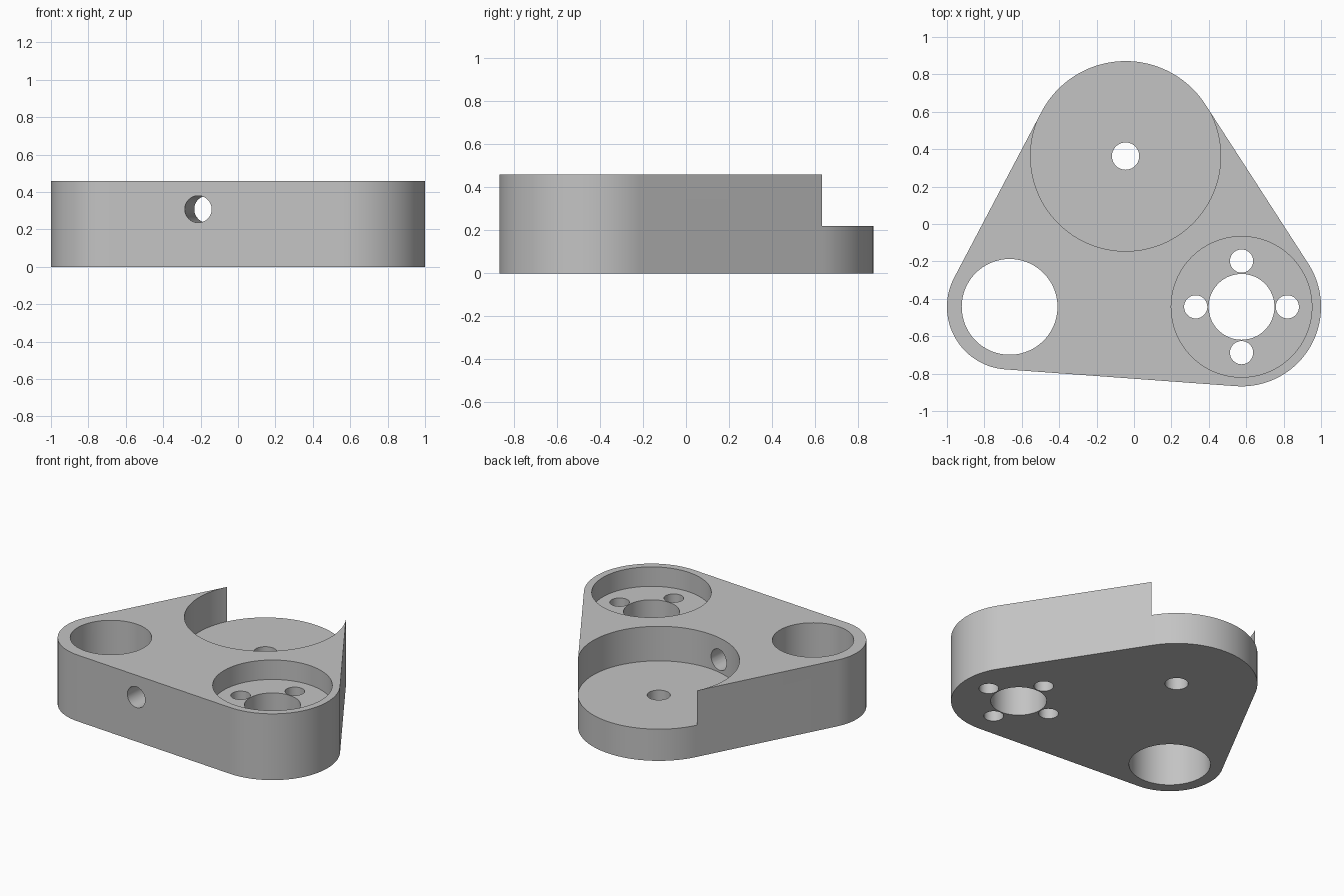
import bpy, bmesh, math
from mathutils import Vector

if "Cube" in bpy.data.objects:
    bpy.data.objects.remove(bpy.data.objects["Cube"])

HEIGHT = 0.46
# Corner bosses in clockwise order: centre and outer radius
BACK = (Vector((-0.045, 0.363)), 0.508)
RIGHT = (Vector((0.575, -0.443)), 0.425)
LEFT = (Vector((-0.665, -0.443)), 0.335)

grey = bpy.data.materials.new("plain grey")
grey.diffuse_color = (0.55, 0.55, 0.55, 1)
grey.use_nodes = True
grey.node_tree.nodes["Principled BSDF"].inputs["Base Color"].default_value = grey.diffuse_color


def tangent_angle(a, b):
    """Direction of the outward normal of the belt line from a to b (clockwise)."""
    d = b[0] - a[0]
    return math.atan2(d.y, d.x) + math.acos((a[1] - b[1]) / d.length)


def prism(name, points, z0, z1):
    bm = bmesh.new()
    face = bm.faces.new([bm.verts.new((p[0], p[1], z0)) for p in points])
    top = bmesh.ops.extrude_face_region(bm, geom=[face])["geom"]
    moved = [v for v in top if isinstance(v, bmesh.types.BMVert)]
    bmesh.ops.translate(bm, verts=moved, vec=(0, 0, z1 - z0))
    bmesh.ops.recalc_face_normals(bm, faces=bm.faces)
    mesh = bpy.data.meshes.new(name)
    bm.to_mesh(mesh)
    bm.free()
    mesh.materials.append(grey)
    obj = bpy.data.objects.new(name, mesh)
    bpy.context.collection.objects.link(obj)
    return obj


def circle(centre, radius, n):
    return [centre + radius * Vector((math.cos(2 * math.pi * i / n), math.sin(2 * math.pi * i / n)))
            for i in range(n)]


def cut(body, cutter):
    mod = body.modifiers.new(cutter.name, 'BOOLEAN')
    mod.operation = 'DIFFERENCE'
    mod.solver = 'EXACT'
    mod.object = cutter
    bpy.context.view_layer.objects.active = body
    bpy.ops.object.modifier_apply(modifier=mod.name)
    bpy.data.objects.remove(cutter)


def bore(body, name, centre, radius, floor=-0.1, n=64):
    cut(body, prism(name, circle(centre, radius, n), floor, HEIGHT + 0.1))


# Plate outline: three arcs joined by tangent lines
bosses = [BACK, RIGHT, LEFT]
outline = []
for i, boss in enumerate(bosses):
    start = tangent_angle(bosses[i - 1], boss)
    end = tangent_angle(boss, bosses[(i + 1) % 3])
    sweep = (start - end) % (2 * math.pi)
    for k in range(65):
        a = start - sweep * k / 64
        outline.append(boss[0] + boss[1] * Vector((math.cos(a), math.sin(a))))
plate = prism("bracket_plate", outline, 0, HEIGHT)

# Large open recess and its pivot hole
bore(plate, "back_recess", BACK[0], BACK[1] + 0.0001, 0.22, 256)
bore(plate, "pivot_hole", BACK[0], 0.073)

# Left through hole
bore(plate, "left_hole", LEFT[0], 0.256, n=96)

# Right recess with centre hole and four bolt holes
bore(plate, "right_recess", RIGHT[0], 0.376, 0.325, 128)
bore(plate, "centre_hole", RIGHT[0], 0.176)
for k in range(4):
    a = k * math.pi / 2
    bore(plate, "bolt_hole", RIGHT[0] + 0.245 * Vector((math.cos(a), math.sin(a))), 0.062, n=48)

# Cross hole from the front wall into the back recess, square to the front wall
a = tangent_angle(RIGHT, LEFT)
inward = Vector((-math.cos(a), -math.sin(a), 0))
drill = prism("cross_hole", circle(Vector((0, 0)), 0.072, 48), -0.1, 0.9)
drill.rotation_euler = inward.to_track_quat('Z', 'Y').to_euler()
drill.location = (-0.213, -0.815, 0.308)
bpy.context.view_layer.update()
cut(plate, drill)

# Smooth round walls, sharp rims
bpy.ops.object.select_all(action='DESELECT')
plate.select_set(True)
bpy.context.view_layer.objects.active = plate
bpy.ops.object.shade_smooth_by_angle(angle=math.radians(30))
